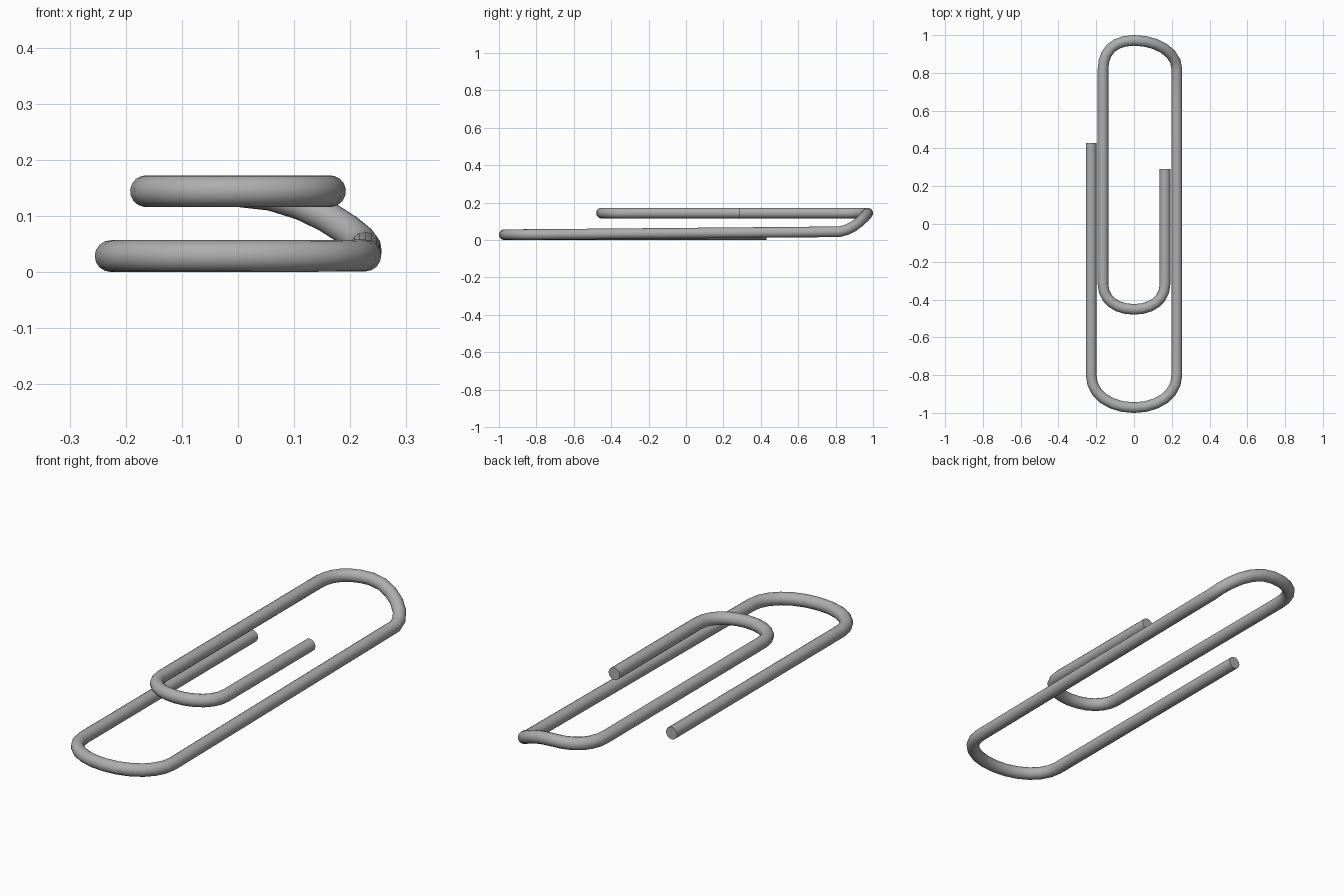
import bpy
import math

cube = bpy.data.objects.get("Cube")
if cube:
    bpy.data.objects.remove(cube, do_unlink=True)

RADIUS = 0.0283
LOW, ARM, HIGH = 0.0283, 0.044, 0.144   # wire centre heights

# Brushed steel grey
steel = bpy.data.materials.new("steel grey")
steel.use_nodes = True
colour = (0.42, 0.42, 0.42, 1.0)
steel.diffuse_color = colour
steel.node_tree.nodes["Principled BSDF"].inputs["Base Color"].default_value = colour

# Wire path: (point, incoming handle offset, outgoing handle offset)
path = [
    ((-0.227, 0.43, LOW), (0, 0.1, 0), (0, -0.1, 0)),
    # big front bend
    ((-0.227, -0.80, LOW), (0, 0.1, 0), (0, -0.10, 0)),
    ((0.0, -0.972, LOW), (-0.13, 0, 0), (0.13, 0, 0)),
    ((0.227, -0.80, LOW + 0.001), (0, -0.10, 0), (0, 0.1, 0.001)),
    # back bend, climbing to the upper level
    ((0.227, 0.82, ARM), (0, -0.1, -0.001), (0, 0.09, 0.012)),
    ((0.0, 0.972, HIGH), (0.12, 0, 0), (-0.11, 0, 0)),
    ((-0.164, 0.82, HIGH), (0, 0.09, 0), (0, -0.1, 0)),
    # small inner bend
    ((-0.164, -0.32, HIGH), (0, 0.1, 0), (0, -0.08, 0)),
    ((0.0, -0.452, HIGH), (-0.095, 0, 0), (0.095, 0, 0)),
    ((0.164, -0.32, HIGH), (0, -0.08, 0), (0, 0.1, 0)),
    ((0.164, 0.29, HIGH), (0, -0.1, 0), (0, 0.1, 0)),
]

# Round wire swept along the path
curve = bpy.data.curves.new("bent_wire", "CURVE")
curve.dimensions = "3D"
curve.resolution_u = 6
curve.bevel_depth = RADIUS
curve.bevel_resolution = 6
curve.use_fill_caps = True
curve.twist_mode = "MINIMUM"
spline = curve.splines.new("BEZIER")
spline.bezier_points.add(len(path) - 1)
for bp, (co, inc, out) in zip(spline.bezier_points, path):
    bp.handle_left_type = bp.handle_right_type = "FREE"
    bp.co = co
    bp.handle_left = [c + d for c, d in zip(co, inc)]
    bp.handle_right = [c + d for c, d in zip(co, out)]
curve.materials.append(steel)

wire = bpy.data.objects.new("bent_wire", curve)
bpy.context.collection.objects.link(wire)

# Turn into a mesh, smooth along the wire with crisp cut ends
bpy.ops.object.select_all(action="DESELECT")
wire.select_set(True)
bpy.context.view_layer.objects.active = wire
bpy.ops.object.convert(target="MESH")
bpy.ops.object.shade_smooth_by_angle(angle=math.radians(40))
